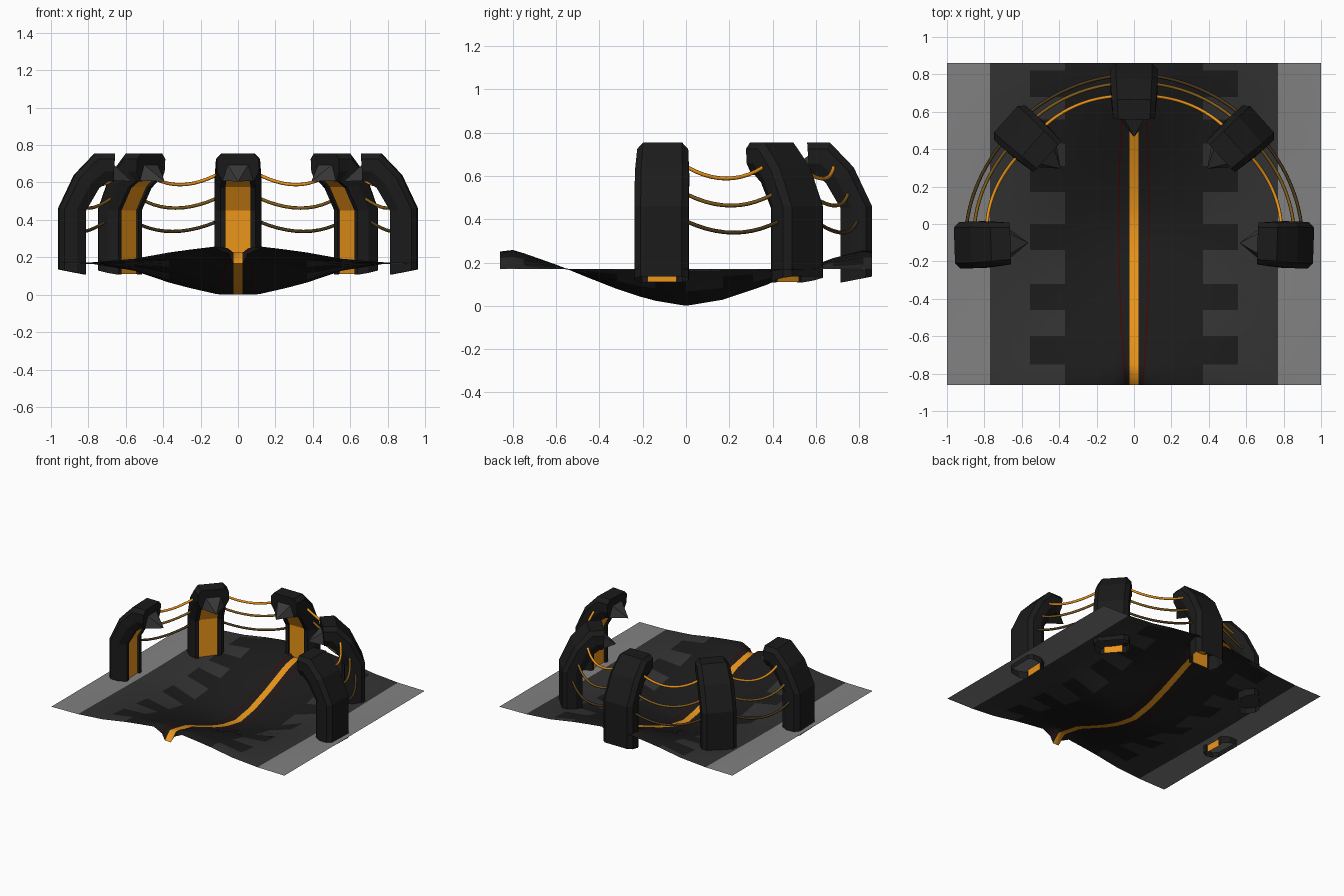
import bpy, bmesh, math
from mathutils import Vector

if "Cube" in bpy.data.objects:
    bpy.data.objects.remove(bpy.data.objects["Cube"])


def mat(name, r, g, b):
    m = bpy.data.materials.new(name)
    m.diffuse_color = (r, g, b, 1)
    m.use_nodes = True
    m.node_tree.nodes["Principled BSDF"].inputs["Base Color"].default_value = m.diffuse_color
    return m


BLACK = mat("black", .011, .011, .011)
DARK = mat("dark", .032, .032, .032)
GREY = mat("edge_grey", .22, .22, .22)
SPIKE = mat("spike_grey", .04, .04, .04)
ORANGE = mat("orange", .83, .3, .01)
AMBER = mat("amber", .22, .11, .012)
BROWN = mat("brown", .07, .04, .012)
RED = mat("red", .07, .0, .0)


def finish(name, bm, mats, smooth=False, fix=True):
    if fix:
        bmesh.ops.recalc_face_normals(bm, faces=bm.faces)
    me = bpy.data.meshes.new(name)
    bm.to_mesh(me)
    bm.free()
    for m in mats:
        me.materials.append(m)
    for p in me.polygons:
        p.use_smooth = smooth
    ob = bpy.data.objects.new(name, me)
    bpy.context.collection.objects.link(ob)
    return ob


def interp(table, x):
    for (a, u), (b, v) in zip(table, table[1:]):
        if x <= b:
            return u + (v - u) * (x - a) / (b - a)
    return table[-1][1]


# Curved ground sheet with glowing central seam
ALONG = [(0, -.17), (.17, -.142), (.35, -.082), (.55, 0), (.7, .06), (.8, .09), (.86, .083)]
ACROSS = [(0, 1), (.1, 1), (.25, .8), (.38, .6), (.55, .25), (.77, .04), (1, 0)]
GROOVE = [(0, 0), (.6, 0), (.8, .035), (.86, .085)]
TEETH = [(-.75, -.6), (-.46, -.32), (-.14, 0), (.17, .31), (.43, .56), (.68, .82)]
ys = sorted({-.86, -.8, -.53, -.22, .08, .37, .62, .86} | {e for t in TEETH for e in t})


def columns(y):
    red = .045 + .033 * (1 - (y / .86) ** 2)
    half = [.025, red, red + .006, .12, .25, .37, .555, .77, 1]
    return [-x for x in reversed(half)] + half


bm = bmesh.new()
rows = []
for y in ys:
    row = []
    for x in columns(y):
        z = .17 + interp(ALONG, abs(y)) * interp(ACROSS, abs(x))
        z -= interp(GROOVE, abs(y)) * max(0, min(1, (.07 - abs(x)) / .045))
        row.append(bm.verts.new((x, y, z)))
    rows.append(row)
for j in range(len(ys) - 1):
    mid = (ys[j] + ys[j + 1]) / 2
    tooth = any(a < mid < b for a, b in TEETH)
    for i in range(17):
        f = bm.faces.new((rows[j][i], rows[j][i + 1], rows[j + 1][i + 1], rows[j + 1][i]))
        k = abs(i - 8)  # distance from the seam column
        f.material_index = {0: 3, 2: 4, 7: 1, 8: 2}.get(k, 0)
        if k == 6:
            f.material_index = 0 if tooth else 1
finish("ground_sheet", bm, [BLACK, DARK, GREY, ORANGE, RED], smooth=True, fix=False)

# Hooked pillars: outer foot position and outward angle, left to right
PILLARS = [((-.96, -.115), 182), ((-.685, .56), 138), ((0, .86), 90),
           ((.685, .56), 42), ((.96, -.115), -2)]
# each section: outer offset, outer z, inner offset, inner z, half width
SECTIONS = [(0, .135, -.145, .107, .125), (0, .46, -.145, .45, .125),
            (-.085, .64, -.215, .57, .125), (-.195, .755, -.265, .605, .118),
            (-.3, .755, -.29, .605, .112)]
HALF = [(0, .76), (.2, 1), (.65, 1), (1, .75), (1, .54), (.9, .54)]
RING = HALF + [(f, -w) for f, w in reversed(HALF)]


def place(pillar, r, t, z):
    (px, py), deg = pillar
    c, s = math.cos(math.radians(deg)), math.sin(math.radians(deg))
    return Vector((px + r * c - t * s, py + r * s + t * c, z))


for p in PILLARS:
    bm = bmesh.new()
    loops = [[bm.verts.new(place(p, a + (b - a) * f, w * hw, za + (zb - za) * f))
              for f, w in RING] for a, za, b, zb, hw in SECTIONS]
    for s in range(len(loops) - 1):
        for i in range(12):
            k = (i + 1) % 12
            f = bm.faces.new((loops[s][i], loops[s][k], loops[s + 1][k], loops[s + 1][i]))
            f.material_index = 1 if i == 5 else 0
    bm.faces.new(loops[-1])
    finish("hooked_pillar", bm, [BLACK, ORANGE])

    # Pointed spike under the pillar head
    bm = bmesh.new()
    base = [bm.verts.new(place(p, r, t, z)) for r, t, z in
            [(-.28, -.055, .695), (-.28, .055, .695), (-.28, .09, .61), (-.28, -.09, .61)]]
    base[0].co = place(p, -.295, -.055, .695)
    base[1].co = place(p, -.295, .055, .695)
    tip = bm.verts.new(place(p, -.395, 0, .605))
    bm.faces.new(base)
    for i in range(4):
        bm.faces.new((base[i], base[(i + 1) % 4], tip))
    finish("head_spike", bm, [SPIKE])

# Three sagging cables between neighbouring pillars
for a, b in zip(PILLARS, PILLARS[1:]):
    for off, z, m in [(-.178, .64, ORANGE), (-.112, .515, AMBER), (-.07, .39, BROWN)]:
        start, end = place(a, off, -.115, z), place(b, off, .115, z)
        out = (start + end) / 2 - Vector((0, .05, z))
        out.z = 0
        out.normalize()
        cu = bpy.data.curves.new("cable", 'CURVE')
        cu.dimensions = '3D'
        cu.bevel_depth = .009
        cu.bevel_resolution = 2
        sp = cu.splines.new('POLY')
        n = 10
        sp.points.add(n)
        for i in range(n + 1):
            t = i / n
            h = 4 * t * (1 - t)
            q = start.lerp(end, t) + out * .032 * h - Vector((0, 0, .052 * h))
            sp.points[i].co = (*q, 1)
        cu.materials.append(m)
        bpy.context.collection.objects.link(bpy.data.objects.new("cable", cu))
